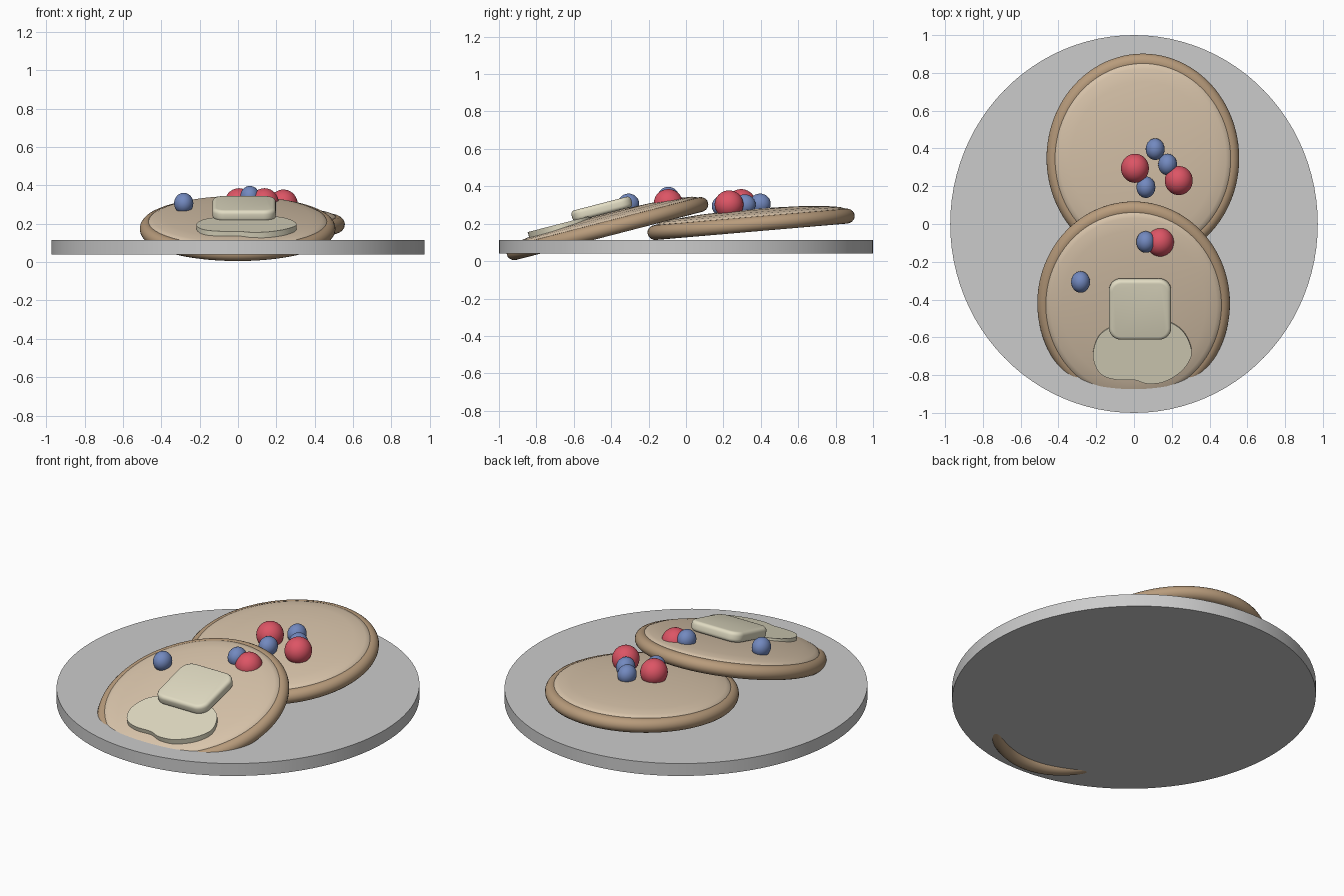
import bpy, bmesh
from math import radians, sin, cos, pi
from mathutils import Vector

if "Cube" in bpy.data.objects:
    bpy.data.objects.remove(bpy.data.objects["Cube"])


def material(name, rgb):
    m = bpy.data.materials.new(name)
    m.diffuse_color = (*rgb, 1)
    m.use_nodes = True
    m.node_tree.nodes["Principled BSDF"].inputs["Base Color"].default_value = m.diffuse_color
    return m


CRUST = material("crust", (0.48, 0.33, 0.20))
BATTER = material("batter", (0.70, 0.56, 0.41))
BUTTER = material("butter", (0.76, 0.72, 0.55))
RED = material("red_fruit", (0.72, 0.09, 0.13))
BLUE = material("blue_fruit", (0.17, 0.25, 0.52))


def finish(name, mat=None, angle=35):
    ob = bpy.context.object
    ob.name = name
    if mat:
        ob.data.materials.append(mat)
    bpy.ops.object.shade_smooth_by_angle(angle=radians(angle))
    return ob


def activate(ob):
    bpy.ops.object.select_all(action='DESELECT')
    bpy.context.view_layer.objects.active = ob
    ob.select_set(True)


def from_bmesh(bm, name):
    bmesh.ops.recalc_face_normals(bm, faces=bm.faces)
    me = bpy.data.meshes.new(name)
    bm.to_mesh(me)
    bm.free()
    ob = bpy.data.objects.new(name, me)
    bpy.context.collection.objects.link(ob)
    activate(ob)
    return ob


def pancake(name, loc, tilt):
    # browned rim
    bpy.ops.mesh.primitive_torus_add(major_radius=0.47, minor_radius=0.04,
                                     major_segments=96, minor_segments=20,
                                     location=loc, rotation=(tilt, 0, 0))
    bpy.context.object.scale = (1, 1.09, 1)
    finish(name + "_rim", CRUST, 60)
    # domed body, a lathed profile
    profile = [(0, -0.015), (0.46, -0.015), (0.472, 0.0), (0.472, 0.03),
               (0.462, 0.043), (0.44, 0.052), (0.38, 0.062), (0.25, 0.074),
               (0.12, 0.079), (0, 0.08)]
    bm = bmesh.new()
    vs = [bm.verts.new((r, 0, z)) for r, z in profile]
    es = [bm.edges.new(p) for p in zip(vs, vs[1:])]
    bmesh.ops.spin(bm, geom=vs + es, cent=(0, 0, 0), axis=(0, 0, 1),
                   angle=2 * pi, steps=96, use_duplicate=False)
    bmesh.ops.remove_doubles(bm, verts=bm.verts, dist=1e-4)
    ob = from_bmesh(bm, name + "_body")
    ob.location, ob.rotation_euler, ob.scale = loc, (tilt, 0, 0), (1, 1.09, 1)
    finish(name + "_body", BATTER, 60)


def berry(name, loc, radii, mat):
    bpy.ops.mesh.primitive_uv_sphere_add(segments=32, ring_count=20, radius=1, location=loc)
    bpy.context.object.scale = radii
    finish(name, mat, 60)


# plate
bpy.ops.mesh.primitive_cylinder_add(vertices=96, radius=1, depth=0.074, location=(0, 0, 0.077))
bpy.context.object.scale = (0.973, 1, 1)
finish("plate")

# two leaning pancakes
TILT = radians(14.5)
pancake("back_pancake", (0.047, 0.348, 0.197), radians(4.9))
pancake("front_pancake", (-0.002, -0.42, 0.174), TILT)

# butter pat
bpy.ops.mesh.primitive_cube_add(size=1)
pat = bpy.context.object
bm = bmesh.new()
bm.from_mesh(pat.data)
bmesh.ops.scale(bm, vec=(0.33, 0.33, 0.06), verts=bm.verts)
upright = [e for e in bm.edges if abs(e.verts[0].co.z - e.verts[1].co.z) > 0.01]
bmesh.ops.bevel(bm, geom=upright, offset=0.065, segments=8, profile=0.5, affect='EDGES')
rims = [e for e in bm.edges if abs(e.verts[0].co.z - e.verts[1].co.z) < 0.001]
bmesh.ops.bevel(bm, geom=rims, offset=0.02, segments=4, profile=0.5, affect='EDGES')
bm.to_mesh(pat.data)
bm.free()
pat.location, pat.rotation_euler = (0.032, -0.45, 0.279), (TILT, 0, 0)
finish("butter_pat", BUTTER)

# melted butter puddle: smooth closed outline, extruded
outline = [(-0.12, -0.545), (-0.19, -0.60), (-0.217, -0.70), (-0.18, -0.79),
           (-0.10, -0.823), (0.0, -0.825), (0.07, -0.845), (0.16, -0.835),
           (0.25, -0.78), (0.303, -0.70), (0.29, -0.62), (0.24, -0.55),
           (0.15, -0.51), (0.0, -0.51)]
pts = [Vector((x - 0.04, (y + 0.68) / cos(TILT), 0)) for x, y in outline]
bm = bmesh.new()
ring = []
n = len(pts)
for i in range(n):
    a, b, c, d = (pts[(i + k) % n] for k in (-1, 0, 1, 2))
    for s in range(6):
        t = s / 6
        ring.append(bm.verts.new(0.5 * (2 * b + (c - a) * t + (2 * a - 5 * b + 4 * c - d) * t**2
                                        + (3 * b - a - 3 * c + d) * t**3)))
base = bm.faces.new(ring)
top = bmesh.ops.extrude_face_region(bm, geom=[base])["geom"]
bmesh.ops.translate(bm, vec=(0, 0, 0.035), verts=[g for g in top if isinstance(g, bmesh.types.BMVert)])
puddle = from_bmesh(bm, "melted_butter")
puddle.location, puddle.rotation_euler = (0.04, -0.672, 0.164), (TILT, 0, 0)
finish("melted_butter", BUTTER)

# berries
for i, p in enumerate([(0.005, 0.295, 0.31), (0.237, 0.23, 0.303), (0.138, -0.095, 0.31)]):
    berry(f"red_berry_{i + 1}", p, (0.074, 0.077, 0.075), RED)
for i, p in enumerate([(0.112, 0.396, 0.306), (0.178, 0.315, 0.302), (0.063, 0.195, 0.295),
                       (0.062, -0.095, 0.342), (-0.283, -0.307, 0.306)]):
    berry(f"blue_berry_{i + 1}", p, (0.05, 0.057, 0.055), BLUE)
